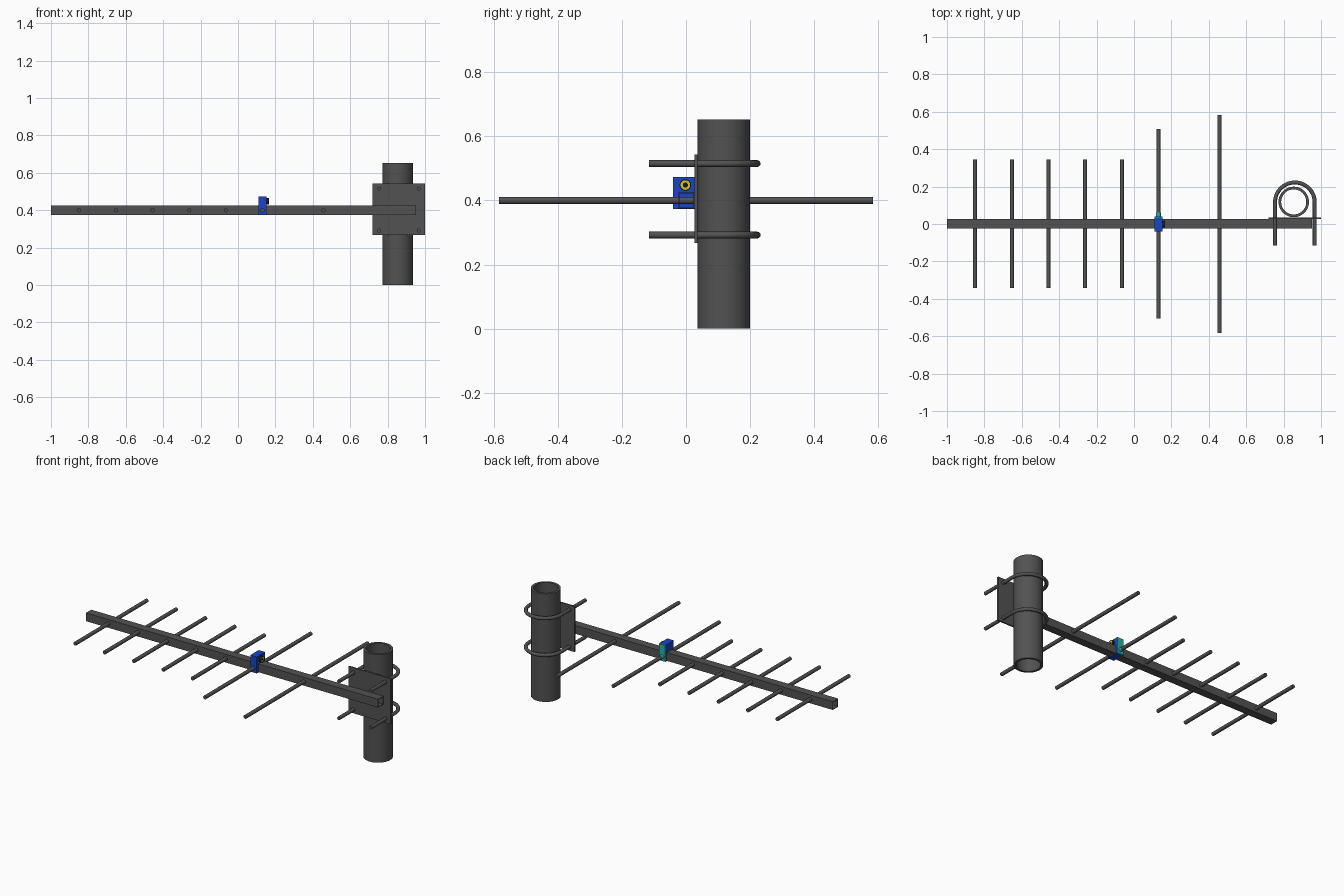
import bpy, bmesh
from math import pi, sin, cos, radians
from mathutils import Vector, Matrix

if "Cube" in bpy.data.objects:
    bpy.data.objects.remove(bpy.data.objects["Cube"])


def material(name, rgb):
    m = bpy.data.materials.new(name)
    m.diffuse_color = (*rgb, 1)
    m.use_nodes = True
    m.node_tree.nodes["Principled BSDF"].inputs["Base Color"].default_value = m.diffuse_color
    return m


DARK = material("dark_grey", (0.085, 0.085, 0.085))
BLUE = material("blue", (0.01, 0.06, 0.55))
TEAL = material("teal", (0.02, 0.45, 0.38))
BLACK = material("black", (0.01, 0.01, 0.01))
YELLOW = material("yellow", (0.65, 0.6, 0.02))

ROT = {"x": Matrix.Rotation(pi / 2, 4, "Y"),
       "y": Matrix.Rotation(-pi / 2, 4, "X"),
       "z": Matrix.Identity(4)}


def finish(bm, name, mat, smooth=True):
    bmesh.ops.recalc_face_normals(bm, faces=bm.faces)
    me = bpy.data.meshes.new(name)
    bm.to_mesh(me)
    bm.free()
    ob = bpy.data.objects.new(name, me)
    bpy.context.collection.objects.link(ob)
    me.materials.append(mat)
    if smooth:
        bpy.ops.object.select_all(action="DESELECT")
        ob.select_set(True)
        bpy.context.view_layer.objects.active = ob
        bpy.ops.object.shade_smooth_by_angle(angle=radians(40))
    return ob


def box(name, lo, hi, mat):
    lo, hi = Vector(lo), Vector(hi)
    bm = bmesh.new()
    bmesh.ops.create_cube(bm, size=1, matrix=Matrix.Translation((lo + hi) / 2)
                          @ Matrix.Diagonal((*(hi - lo), 1)))
    return finish(bm, name, mat, False)


def rod(name, centre, axis, radius, length, mat, sides=24):
    bm = bmesh.new()
    bmesh.ops.create_cone(bm, cap_ends=True, segments=sides, radius1=radius,
                          radius2=radius, depth=length,
                          matrix=Matrix.Translation(centre) @ ROT[axis])
    return finish(bm, name, mat)


def tube(name, centre, axis, outer, inner, length, mat, sides=48):
    """Open hollow tube; four sides gives a square section."""
    mtx = Matrix.Translation(centre) @ ROT[axis]
    bm = bmesh.new()
    rings = []
    for r, h in ((outer, -1), (outer, 1), (inner, 1), (inner, -1)):
        rings.append([bm.verts.new(mtx @ Vector((
            r * cos((i + 0.5) * 2 * pi / sides),
            r * sin((i + 0.5) * 2 * pi / sides), h * length / 2)))
            for i in range(sides)])
    for k in range(4):
        a, b = rings[k], rings[(k + 1) % 4]
        for i in range(sides):
            j = (i + 1) % sides
            bm.faces.new((a[i], a[j], b[j], b[i]))
    return finish(bm, name, mat, sides > 4)


def u_bolt(name, cx, cy, z, bend, leg_y, radius, sides=16):
    """Round bar swept along two legs and a half circle."""
    path = [(Vector((cx + bend, leg_y, z)), 0)]
    path += [(Vector((cx + bend * cos(a), cy + bend * sin(a), z)), a)
             for a in (pi * i / 32 for i in range(33))]
    path.append((Vector((cx - bend, leg_y, z)), pi))
    bm = bmesh.new()
    rings = []
    for p, a in path:
        side = Vector((cos(a), sin(a), 0))
        rings.append([bm.verts.new(
            p + side * radius * cos(t) + Vector((0, 0, radius * sin(t))))
            for t in (2 * pi * i / sides for i in range(sides))])
    for a, b in zip(rings, rings[1:]):
        for i in range(sides):
            j = (i + 1) % sides
            bm.faces.new((a[i], a[j], b[j], b[i]))
    bm.faces.new(rings[0])
    bm.faces.new(rings[-1])
    return finish(bm, name, DARK)


# Hollow square boom
BZ = 0.40
D = 2 ** 0.5
tube("boom", (-0.024, 0.002, BZ), "x", 0.025 * D, 0.0215 * D, 1.952, DARK, 4)

# Elements crossing the boom
for i, x in enumerate((-0.85, -0.653, -0.457, -0.261, -0.065)):
    rod(f"director_{i + 1}", (x, 0.001, BZ), "y", 0.011, 0.686, DARK)
rod("driven_element", (0.131, 0.002, BZ), "y", 0.011, 1.012, DARK)
rod("reflector", (0.457, 0, BZ), "y", 0.011, 1.168, DARK)

# Feed box with rear cover and sleeve
box("feed_box", (0.110, -0.040, 0.374), (0.153, 0.036, 0.473), BLUE)
box("feed_box_cover", (0.110, 0.036, 0.374), (0.153, 0.041, 0.473), TEAL)
rod("element_sleeve", (0.131, 0.051, BZ), "y", 0.0125, 0.022, TEAL)

# Cable socket on the feed box
SZ = 0.448
tube("socket_shell", (0.159, -0.002, SZ), "x", 0.018, 0.015, 0.014, BLACK, 32)
tube("socket_ring", (0.1585, -0.002, SZ), "x", 0.015, 0.008, 0.013, YELLOW, 32)
rod("socket_core", (0.1575, -0.002, SZ), "x", 0.008, 0.011, BLACK)

# Mast pipe, clamp plate and U bolts
MX = 0.857
tube("mast_pipe", (MX - 0.003, 0.118, 0.3265), "z", 0.0815, 0.067, 0.653, DARK, 64)
box("clamp_plate", (0.720, 0.027, 0.268), (1.0, 0.036, 0.543), DARK)
for label, z in (("lower", 0.292), ("upper", 0.515)):
    u_bolt(f"{label}_u_bolt", MX + 0.003, 0.116, z, 0.106, -0.116, 0.0105)
